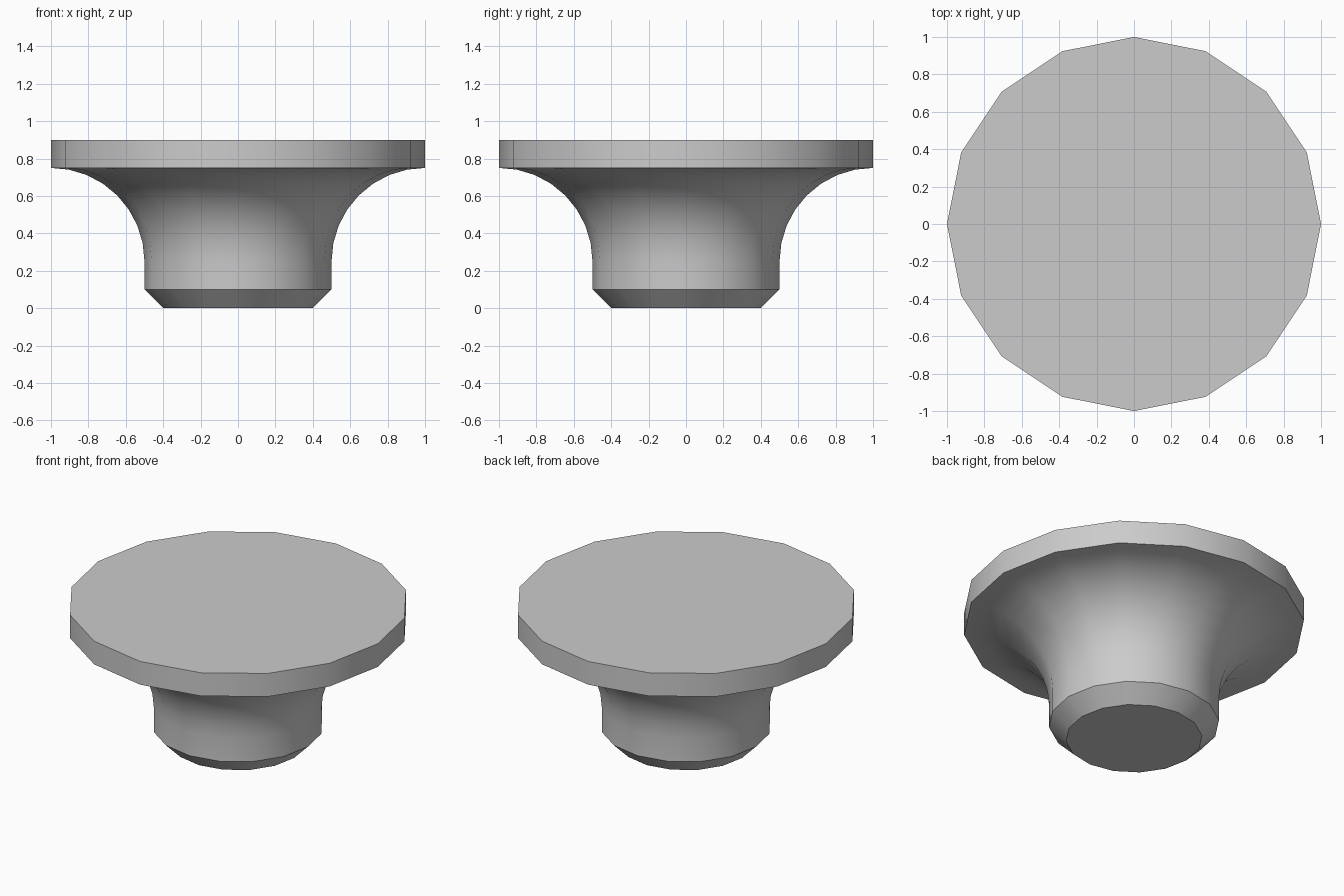
import bpy, bmesh
from math import sin, cos, pi, radians

if "Cube" in bpy.data.objects:
    bpy.data.objects.remove(bpy.data.objects["Cube"])

SIDES = 16
ARC_STEPS = 8

# Half profile (radius, height): chamfered foot, concave flare, flat rim
profile = [(0.4, 0.0), (0.5, 0.1)]
for i in range(ARC_STEPS + 1):
    a = pi / 2 * i / ARC_STEPS
    profile.append((1.0 - 0.5 * cos(a), 0.25 + 0.5 * sin(a)))
profile.append((1.0, 0.9))

# Lathe the profile around z
bm = bmesh.new()
rings = []
for r, z in profile:
    rings.append([bm.verts.new((r * cos(2 * pi * k / SIDES), r * sin(2 * pi * k / SIDES), z))
                  for k in range(SIDES)])
for low, high in zip(rings, rings[1:]):
    for k in range(SIDES):
        n = (k + 1) % SIDES
        bm.faces.new((low[k], low[n], high[n], high[k]))

# Flat bottom and top caps
bm.faces.new(rings[0][::-1])
bm.faces.new(rings[-1])

mesh = bpy.data.meshes.new("flared_knob")
bm.to_mesh(mesh)
bm.free()
knob = bpy.data.objects.new("flared_knob", mesh)
bpy.context.collection.objects.link(knob)

# Smooth sides with sharp rim, chamfer and caps
bpy.context.view_layer.objects.active = knob
knob.select_set(True)
bpy.ops.object.shade_smooth_by_angle(angle=radians(30))
